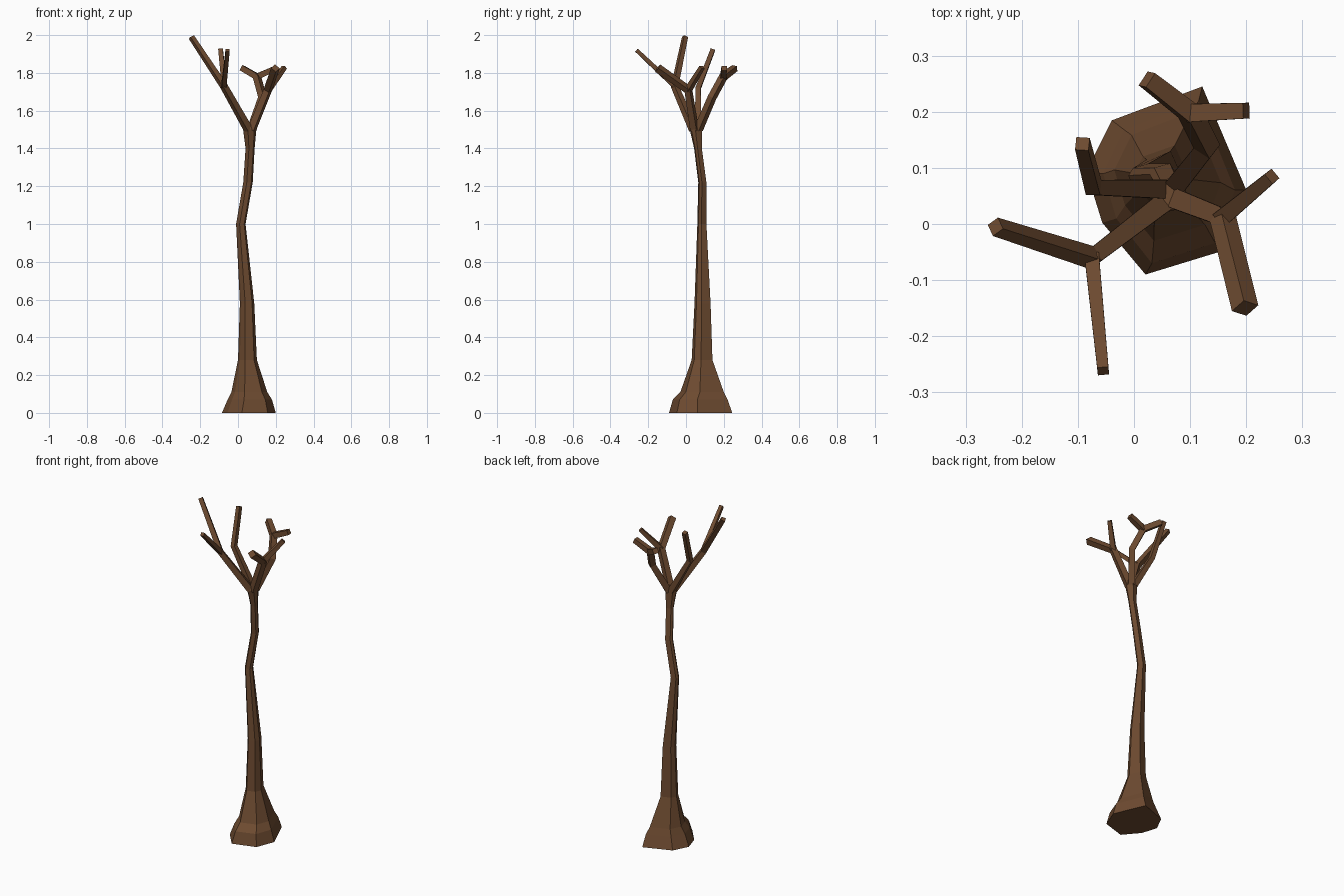
import bpy, bmesh, math
from mathutils import Vector

cube = bpy.data.objects.get("Cube")
if cube:
    bpy.data.objects.remove(cube, do_unlink=True)

bark = bpy.data.materials.new("brown_bark")
bark.use_nodes = True
colour = (0.155, 0.07, 0.03, 1)
bark.diffuse_color = colour
bark.node_tree.nodes["Principled BSDF"].inputs["Base Color"].default_value = colour


def skin(name, rings):
    """Join equal rings of points into a closed, flat-shaded skin."""
    bm = bmesh.new()
    loops = [[bm.verts.new(p) for p in ring] for ring in rings]
    for low, high in zip(loops, loops[1:]):
        for i in range(len(low)):
            j = (i + 1) % len(low)
            bm.faces.new((low[i], low[j], high[j], high[i]))
    bm.faces.new(loops[0][::-1])
    bm.faces.new(loops[-1])
    bmesh.ops.recalc_face_normals(bm, faces=bm.faces)
    mesh = bpy.data.meshes.new(name)
    bm.to_mesh(mesh)
    bm.free()
    mesh.materials.append(bark)
    obj = bpy.data.objects.new(name, mesh)
    bpy.context.collection.objects.link(obj)
    return obj


def limb(name, points, widths):
    """Square tapered tube along a bent path."""
    pts = [Vector(p) for p in points]
    steps = [(b - a).normalized() for a, b in zip(pts, pts[1:])]
    side = steps[0].cross(Vector((0, 0, 1))).normalized()
    rings = []
    for i, (p, w) in enumerate(zip(pts, widths)):
        t = (steps[max(i - 1, 0)] + steps[min(i, len(steps) - 1)]).normalized()
        side = (side - t * side.dot(t)).normalized()
        other = t.cross(side)
        h = w / 2
        rings.append([p + side * h * a + other * h * b
                      for a, b in ((-1, -1), (1, -1), (1, 1), (-1, 1))])
    return skin(name, rings)


# Trunk: an uneven seven-sided outline fitted to bounds at each height
outline = [(-0.26, -1), (0.7, -0.75), (1, -0.1), (0.45, 1),
           (-0.68, 0.64), (-1, 0.1), (-0.8, -0.45)]
levels = [  # z, x min, x max, y min, y max
    (0, -0.085, 0.2, -0.09, 0.245),
    (0.07, -0.055, 0.18, -0.07, 0.22),
    (0.11, -0.035, 0.155, -0.03, 0.2),
    (0.28, 0.0, 0.1, 0.03, 0.14),
    (0.58, 0.01, 0.086, 0.045, 0.13),
    (1.0, -0.01, 0.04, 0.06, 0.108),
    (1.22, 0.028, 0.078, 0.065, 0.108),
    (1.4, 0.04, 0.088, 0.043, 0.084),
    (1.5, 0.027, 0.097, 0.02, 0.086),
    (1.53, 0.034, 0.092, 0.027, 0.082)]
skin("trunk", [[((x0 + x1 + u * (x1 - x0)) / 2, (y0 + y1 + v * (y1 - y0)) / 2, z)
                for u, v in outline] for z, x0, x1, y0, y1 in levels])

# Branches: each leaves the trunk top, and most fork once
fork = (-0.075, -0.06, 1.73)
limb("front_right_branch", [(0.055, 0.04, 1.5), fork, (-0.247, -0.005, 1.99)],
     (0.036, 0.03, 0.024))
limb("front_right_twig", [fork, (-0.055, -0.262, 1.92)], (0.026, 0.02))

limb("right_branch", [(0.055, 0.062, 1.5), (-0.072, 0.065, 1.72), (-0.092, 0.143, 1.925)],
     (0.034, 0.027, 0.024))

fork = (0.158, 0.012, 1.71)
limb("left_branch", [(0.073, 0.045, 1.5), fork, (0.198, -0.15, 1.825)],
     (0.036, 0.034, 0.034))
limb("left_twig", [fork, (0.246, 0.085, 1.83)], (0.03, 0.022))

fork = (0.1, 0.198, 1.78)
limb("back_branch", [(0.072, 0.065, 1.5), (0.13, 0.138, 1.67), fork, (0.023, 0.258, 1.825)],
     (0.036, 0.034, 0.034, 0.03))
limb("back_twig", [fork, (0.2, 0.202, 1.825)], (0.032, 0.028))
